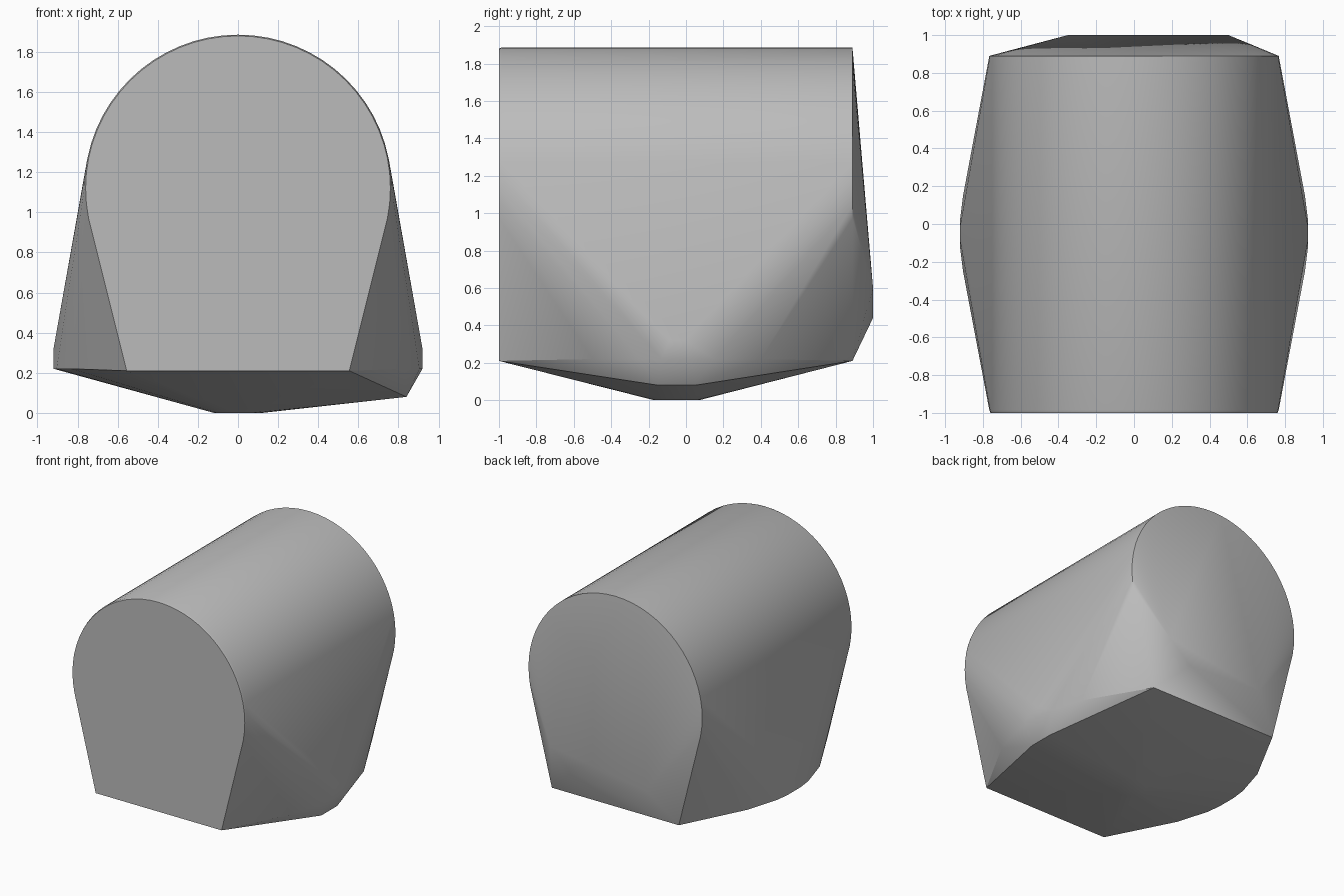
import bpy
import bmesh
from math import cos, sin, tau, radians

cube = bpy.data.objects.get("Cube")
if cube:
    bpy.data.objects.remove(cube, do_unlink=True)

grey = bpy.data.materials.new("plain grey")
grey.use_nodes = True
colour = (0.5, 0.5, 0.5, 1)
grey.diffuse_color = colour
grey.node_tree.nodes["Principled BSDF"].inputs["Base Color"].default_value = colour

MID = -0.05    # y of the side bulges and of the foot
RIM = 0.21     # height of the lower rim


def ring(y, radius, segments=64):
    """Upright circle at depth y."""
    return [(radius * cos(tau * i / segments), y, 1.12 + radius * sin(tau * i / segments))
            for i in range(segments)]


points = []

# barrel: round ends, the front one with a fine chamfer
points += ring(-1, 0.76) + ring(-0.985, 0.766) + ring(0.89, 0.766)

for side in (-1, 1):
    # lower corners of the two ends
    points += [(side * 0.555, -1, RIM), (side * 0.56, 0.89, RIM)]
    # curved side bulge along the lower rim, and its peak
    for x, reach in ((0.92, 0.08), (0.905, 0.2), (0.83, 0.45)):
        points += [(side * x, MID - reach, RIM + 0.01), (side * x, MID + reach, RIM + 0.01)]
    points += [(side * 0.92, MID - 0.04, 0.32), (side * 0.92, MID + 0.04, 0.32)]

# low corner on the left flank
points += [(0.84, MID - 0.1, 0.08), (0.84, MID + 0.1, 0.08)]

# small round foot
points += [(0.12 * cos(tau * i / 12), MID + 0.12 * sin(tau * i / 12), 0) for i in range(12)]

# raised ridge on the back
points += [(0.5, 1, 0.6), (0.31, 1, 0.44), (-0.35, 1, 0.47)]

# wrap everything in one convex skin
bm = bmesh.new()
for p in points:
    bm.verts.new(p)
hull = bmesh.ops.convex_hull(bm, input=bm.verts)
loose = {g for g in hull["geom_interior"] + hull["geom_unused"]
         if isinstance(g, bmesh.types.BMVert)}
bmesh.ops.delete(bm, geom=list(loose), context="VERTS")
bmesh.ops.dissolve_limit(bm, angle_limit=radians(0.5), verts=bm.verts, edges=bm.edges)
bmesh.ops.recalc_face_normals(bm, faces=bm.faces)

mesh = bpy.data.meshes.new("rounded_block")
bm.to_mesh(mesh)
bm.free()
mesh.materials.append(grey)
block = bpy.data.objects.new("rounded_block", mesh)
bpy.context.collection.objects.link(block)

bpy.context.view_layer.objects.active = block
block.select_set(True)
bpy.ops.object.shade_smooth_by_angle(angle=radians(30))
